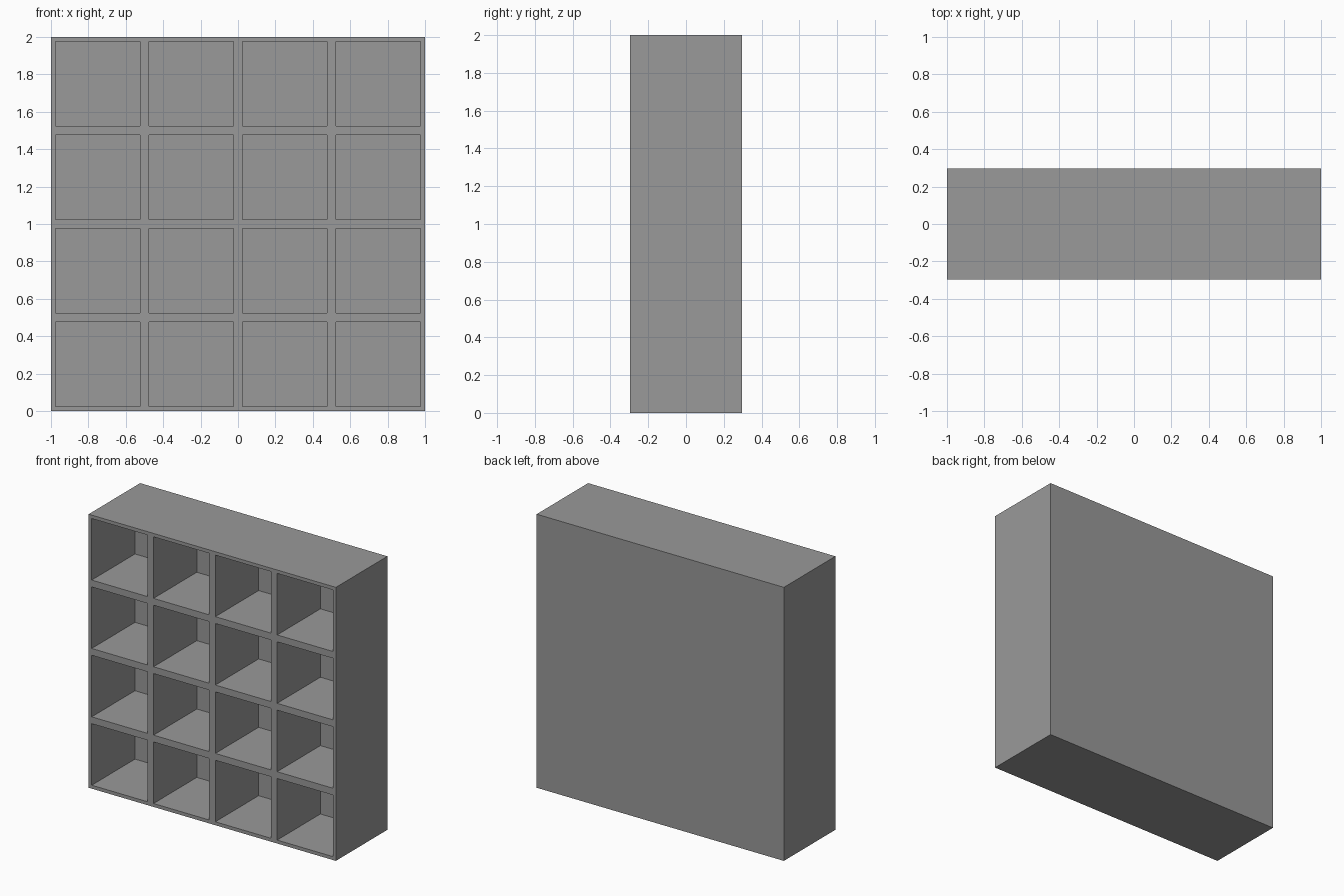
import bpy
import bmesh
from math import radians
from mathutils import Matrix, Vector

# Main sizes
CELLS = 4            # compartments per row and column
DEPTH = 0.595        # overall depth
RECESS = 0.5         # depth of each compartment
BORDER = 0.025       # half the thickness of a divider
GREY = (0.32, 0.32, 0.32, 1.0)

cube = bpy.data.objects.get("Cube")
if cube:
    bpy.data.objects.remove(cube, do_unlink=True)


def make_material(name, colour):
    mat = bpy.data.materials.new(name)
    mat.use_nodes = True
    mat.diffuse_color = colour
    bsdf = next(n for n in mat.node_tree.nodes if n.type == 'BSDF_PRINCIPLED')
    bsdf.inputs["Base Color"].default_value = colour
    bsdf.inputs["Roughness"].default_value = 0.8
    return mat


bm = bmesh.new()

# Square front panel divided into cells, standing upright on the ground
place = Matrix.Translation((0, -DEPTH / 2, 1)) @ Matrix.Rotation(radians(90), 4, 'X')
bmesh.ops.create_grid(bm, x_segments=CELLS, y_segments=CELLS, size=1, matrix=place)

# Solid case behind the panel
back = bmesh.ops.extrude_face_region(bm, geom=bm.faces[:], use_keep_orig=True)
back_verts = [g for g in back["geom"] if isinstance(g, bmesh.types.BMVert)]
bmesh.ops.translate(bm, vec=Vector((0, DEPTH, 0)), verts=back_verts)
bmesh.ops.recalc_face_normals(bm, faces=bm.faces[:])

# Open compartments: a frame around each cell, then a pushed-in pocket
cells = [f for f in bm.faces if f.normal.y < -0.9]
bmesh.ops.inset_individual(bm, faces=cells, thickness=BORDER, use_even_offset=True)
pockets = bmesh.ops.extrude_discrete_faces(bm, faces=cells)["faces"]
pocket_verts = list({v for f in pockets for v in f.verts})
bmesh.ops.translate(bm, vec=Vector((0, RECESS, 0)), verts=pocket_verts)
bmesh.ops.recalc_face_normals(bm, faces=bm.faces[:])

mesh = bpy.data.meshes.new("cubby_shelf")
bm.to_mesh(mesh)
bm.free()
mesh.materials.append(make_material("plain grey", GREY))
shelf = bpy.data.objects.new("cubby_shelf", mesh)
bpy.context.collection.objects.link(shelf)
